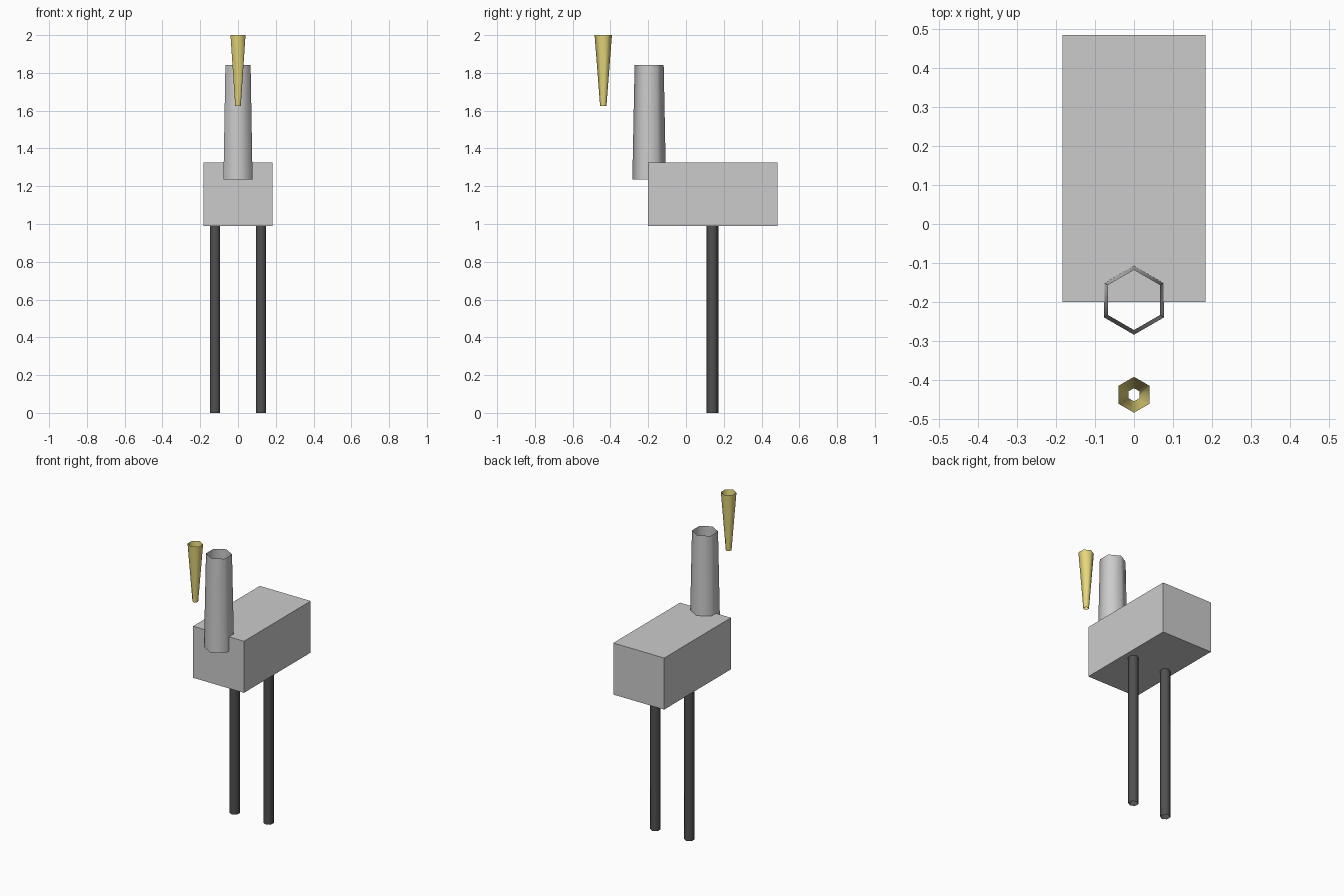
import bpy, bmesh
from math import sin, cos, pi

if "Cube" in bpy.data.objects:
    bpy.data.objects.remove(bpy.data.objects["Cube"])


def material(name, rgb):
    m = bpy.data.materials.new(name)
    m.diffuse_color = (*rgb, 1)
    m.use_nodes = True
    m.node_tree.nodes["Principled BSDF"].inputs["Base Color"].default_value = m.diffuse_color
    return m


def add_object(name, bm, mat=None):
    mesh = bpy.data.meshes.new(name)
    bm.to_mesh(mesh)
    bm.free()
    if mat:
        mesh.materials.append(mat)
    obj = bpy.data.objects.new(name, mesh)
    bpy.context.collection.objects.link(obj)
    return obj


def hex_tube(name, x, y, z0, z1, r0, r1, mat=None):
    """Open six-sided tapered tube with corners pointing along y."""
    bm = bmesh.new()
    rings = []
    for z, r in ((z0, r0), (z1, r1)):
        rings.append([bm.verts.new((x + r * sin(i * pi / 3), y - r * cos(i * pi / 3), z))
                      for i in range(6)])
    low, high = rings
    for i in range(6):
        j = (i + 1) % 6
        face = bm.faces.new((low[i], low[j], high[j], high[i]))
        face.smooth = True
    return add_object(name, bm, mat)


dark = material("dark_legs", (0.08, 0.08, 0.08))
yellow = material("beak_yellow", (0.8, 0.68, 0.2))

# Box body
bm = bmesh.new()
bmesh.ops.create_cube(bm, size=1)
bmesh.ops.scale(bm, vec=(0.366, 0.685, 0.335), verts=bm.verts)
bmesh.ops.translate(bm, vec=(0, 0.1425, 1.1575), verts=bm.verts)
add_object("body", bm)

# Neck and downward-pointing beak
hex_tube("neck", 0, -0.195, 1.235, 1.842, 0.089, 0.077)
hex_tube("beak", 0, -0.438, 1.625, 2.0, 0.017, 0.046, yellow)

# Pair of legs
for side, x in (("left", -0.122), ("right", 0.122)):
    hex_tube(side + "_leg", x, 0.14, 0, 0.995, 0.031, 0.031, dark)
